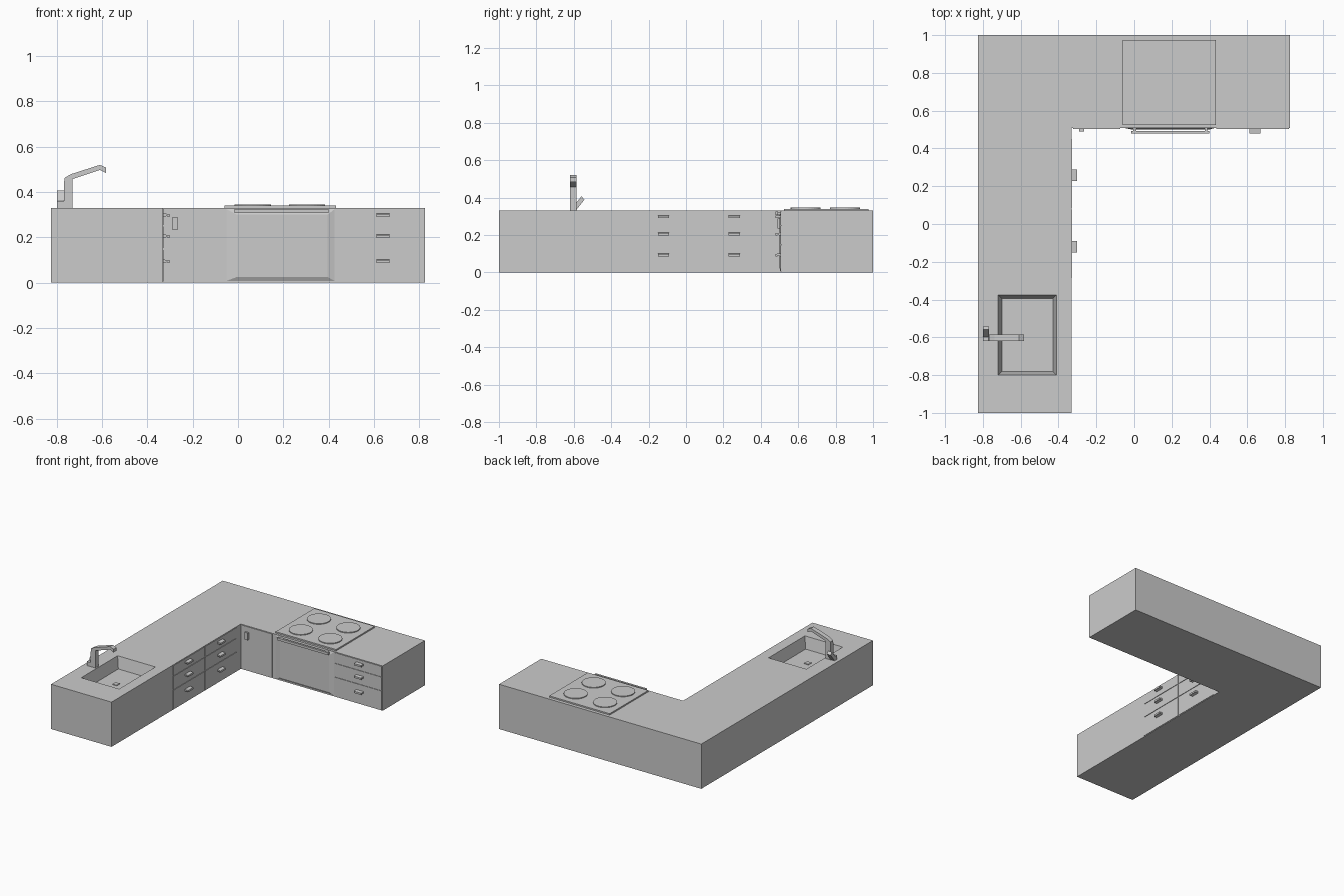
import bpy, bmesh
from mathutils import Vector

if "Cube" in bpy.data.objects:
    bpy.data.objects.remove(bpy.data.objects["Cube"])


def finish(name, bm):
    bmesh.ops.recalc_face_normals(bm, faces=bm.faces[:])
    me = bpy.data.meshes.new(name)
    bm.to_mesh(me)
    bm.free()
    ob = bpy.data.objects.new(name, me)
    bpy.context.collection.objects.link(ob)
    return ob


def prism(name, pts, step):
    """Extrude a closed outline of 3D points along a vector."""
    bm = bmesh.new()
    face = bm.faces.new([bm.verts.new(p) for p in pts])
    ext = bmesh.ops.extrude_face_region(bm, geom=[face])
    verts = [v for v in ext["geom"] if isinstance(v, bmesh.types.BMVert)]
    bmesh.ops.translate(bm, verts=verts, vec=Vector(step))
    return finish(name, bm)


def box(name, x0, x1, y0, y1, z0, z1):
    return prism(name, [(x0, y0, z0), (x1, y0, z0), (x1, y1, z0), (x0, y1, z0)], (0, 0, z1 - z0))


def loft(name, a, b):
    """Join two four-point loops into a tapered solid."""
    bm = bmesh.new()
    va, vb = [bm.verts.new(p) for p in a], [bm.verts.new(p) for p in b]
    bm.faces.new(va)
    bm.faces.new(vb)
    for i in range(4):
        j = (i + 1) % 4
        bm.faces.new((va[i], va[j], vb[j], vb[i]))
    return finish(name, bm)


def rect_z(x0, x1, y0, y1, z):
    return [(x0, y0, z), (x1, y0, z), (x1, y1, z), (x0, y1, z)]


def rect_y(x0, x1, z0, z1, y):
    return [(x0, y, z0), (x1, y, z0), (x1, y, z1), (x0, y, z1)]


TOP = 0.33
FX, FY = -0.332, 0.508   # front planes of the two wings

# L-shaped counter with a sink basin cut out
outline = [(-0.825, -1), (FX, -1), (FX, FY), (0.825, FY), (0.825, 1), (-0.825, 1)]
counter = prism("counter", [(x, y, 0) for x, y in outline], (0, 0, TOP))
cutter = loft("basin_cutter", rect_z(-0.70, -0.43, -0.78, -0.395, 0.245),
              rect_z(-0.72, -0.41, -0.80, -0.375, TOP + 0.002))
cutter.hide_render = True
cutter.hide_viewport = True
cutter.display_type = 'WIRE'
cut = counter.modifiers.new("basin", 'BOOLEAN')
cut.operation = 'DIFFERENCE'
cut.solver = 'EXACT'
cut.object = cutter
box("sink_drain", -0.59, -0.555, -0.62, -0.585, 0.243, 0.25)

# Drawer fronts with hooked pulls
ROWS = [(0.004, 0.145, 0.093), (0.152, 0.247, 0.204), (0.254, 0.326, 0.297)]
HOOK = [(0, 0.009), (0.03, 0.006), (0.03, -0.007), (0.02, -0.007), (0.02, -0.002), (0, -0.008)]
for i, (z0, z1, zh) in enumerate(ROWS):
    for y0, y1, yh in [(-0.285, 0.078, -0.12), (0.086, 0.45, 0.258)]:
        box(f"side_drawer_{i}", FX - 0.002, FX + 0.004, y0, y1, z0, z1)
        prism(f"side_pull_{i}", [(FX + d, yh - 0.03, zh + h) for d, h in HOOK], (0, 0.06, 0))
    box(f"back_drawer_{i}", 0.437, 0.82, FY - 0.004, FY + 0.002, z0, z1)
    prism(f"back_pull_{i}", [(0.612, FY - d, zh + h) for d, h in HOOK], (0.058, 0, 0))

# Corner cabinet door and its upright pull
box("corner_door", -0.322, -0.075, FY - 0.005, FY + 0.002, 0.008, 0.327)
box("corner_pull", -0.292, -0.264, FY - 0.018, FY, 0.235, 0.288)

# Oven door with sloped edges, and handle bar on two mounts
loft("oven_door", rect_y(-0.055, 0.43, 0.006, 0.327, FY + 0.001),
     rect_y(-0.005, 0.395, 0.025, 0.30, FY - 0.009))
box("oven_handle", -0.015, 0.40, 0.478, 0.493, 0.307, 0.325)
for x in (-0.005, 0.375):
    box("oven_handle_mount", x, x + 0.015, 0.49, FY, 0.31, 0.322)

# Cooktop plate and four burners
box("cooktop", -0.06, 0.433, 0.525, 0.975, TOP - 0.002, 0.34)
for x in (0.065, 0.305):
    for y in (0.64, 0.85):
        bm = bmesh.new()
        bmesh.ops.create_cone(bm, cap_ends=True, segments=32, radius1=0.08, radius2=0.08, depth=0.008)
        bmesh.ops.translate(bm, verts=bm.verts[:], vec=(x, y, 0.342))
        finish("burner", bm)

# Tap: angular spout and a tilted lever
spout = [(-0.77, TOP), (-0.767, 0.462), (-0.738, 0.479), (-0.61, 0.52), (-0.582, 0.508),
         (-0.582, 0.484), (-0.61, 0.498), (-0.73, 0.458), (-0.73, TOP)]
prism("tap_spout", [(x, -0.62, z) for x, z in spout], (0, 0.034, 0))
lever = [(-0.62, TOP), (-0.59, TOP), (-0.543, 0.389), (-0.559, 0.407), (-0.597, 0.36), (-0.62, 0.36)]
prism("tap_lever", [(-0.80, y, z) for y, z in lever], (0.032, 0, 0))
